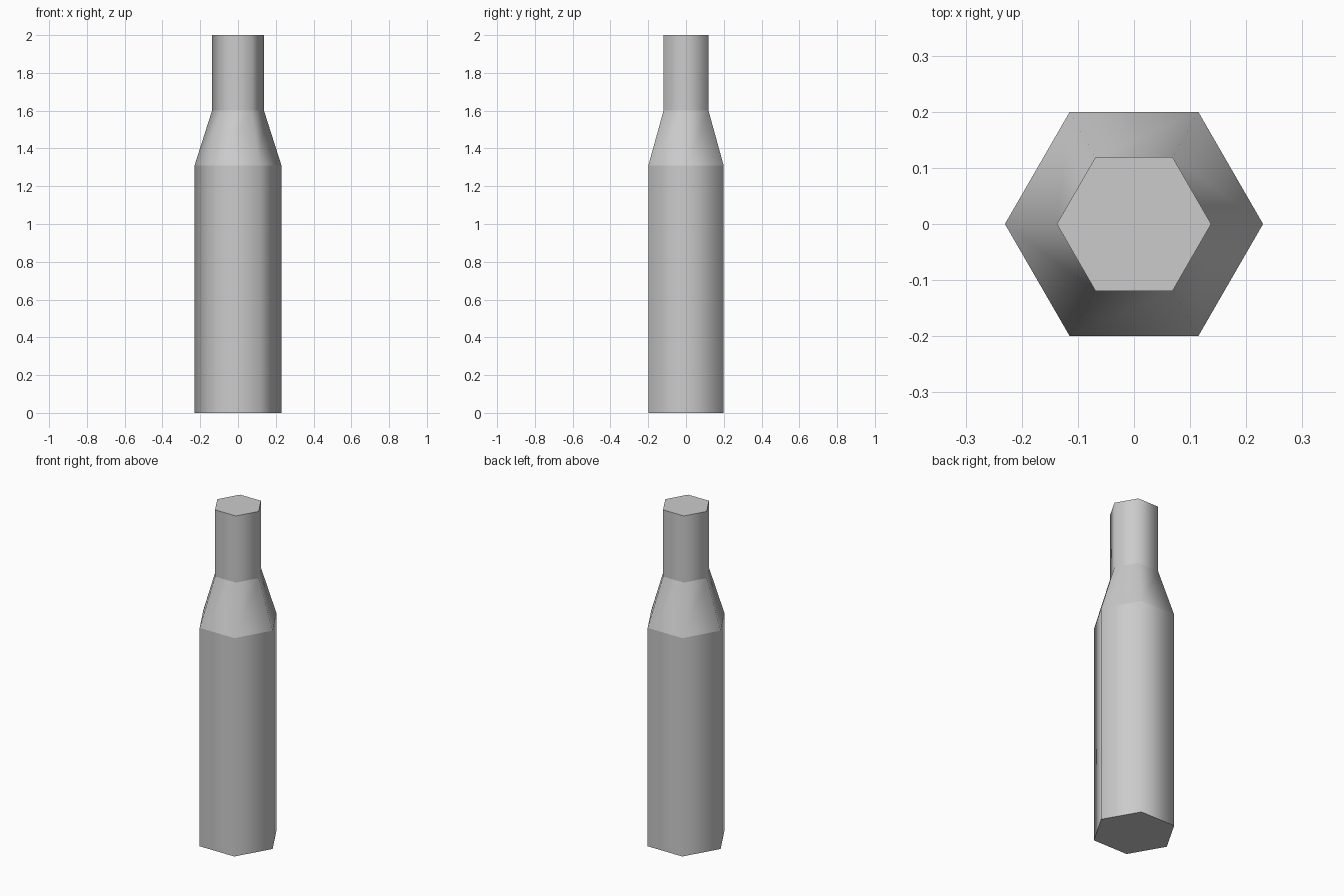
import bpy, bmesh
from math import cos, sin, tau

if "Cube" in bpy.data.objects:
    bpy.data.objects.remove(bpy.data.objects["Cube"])

SIDES = 6
# (radius, height) profile: base, shoulder start, neck start, mouth
PROFILE = [(0.23, 0.0), (0.23, 1.31), (0.1375, 1.6), (0.1375, 2.0)]

bm = bmesh.new()
rings = [[bm.verts.new((r * cos(tau * i / SIDES), r * sin(tau * i / SIDES), z))
          for i in range(SIDES)] for r, z in PROFILE]

# Smooth walls for body, shoulder and neck
for low, high in zip(rings, rings[1:]):
    for i in range(SIDES):
        j = (i + 1) % SIDES
        bm.faces.new((low[i], low[j], high[j], high[i])).smooth = True

# Flat base and top caps
bm.faces.new(rings[0][::-1])
bm.faces.new(rings[-1])

# Crisp horizontal breaks between sections
for e in bm.edges:
    if abs(e.verts[0].co.z - e.verts[1].co.z) < 1e-5:
        e.smooth = False

mesh = bpy.data.meshes.new("bottle")
bm.to_mesh(mesh)
bm.free()
bottle = bpy.data.objects.new("bottle", mesh)
bpy.context.collection.objects.link(bottle)
